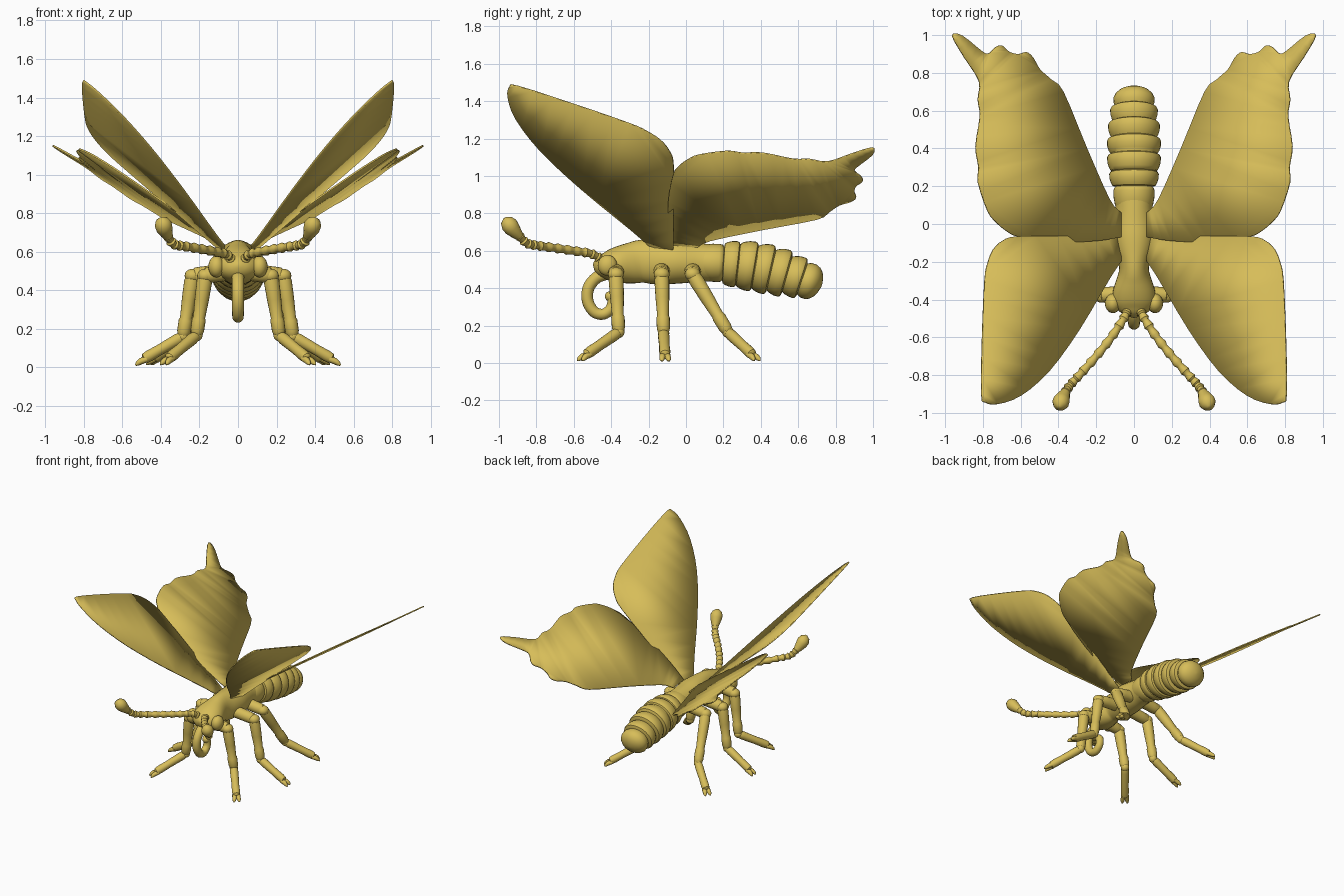
import bpy, bmesh, math
from mathutils import Vector

if "Cube" in bpy.data.objects:
    bpy.data.objects.remove(bpy.data.objects["Cube"])

gold = bpy.data.materials.new("gold")
gold.diffuse_color = (0.68, 0.51, 0.1, 1)
gold.use_nodes = True
gold.node_tree.nodes["Principled BSDF"].inputs["Base Color"].default_value = gold.diffuse_color


def spline(pts, n):
    """Catmull-Rom samples through the points, n per span."""
    p = [Vector(q) for q in pts]
    p = [2 * p[0] - p[1]] + p + [2 * p[-1] - p[-2]]
    out = []
    for i in range(1, len(p) - 2):
        a, b, c, d = p[i - 1:i + 3]
        for k in range(n):
            t = k / n
            out.append(0.5 * (2 * b + (c - a) * t + (2 * a - 5 * b + 4 * c - d) * t ** 2
                              + (3 * b - a - 3 * c + d) * t ** 3))
    return out + [p[-2]]


def finish(name, bm, mirror=False, angle=40):
    bmesh.ops.recalc_face_normals(bm, faces=bm.faces)
    me = bpy.data.meshes.new(name)
    bm.to_mesh(me)
    bm.free()
    ob = bpy.data.objects.new(name, me)
    bpy.context.collection.objects.link(ob)
    me.materials.append(gold)
    bpy.ops.object.select_all(action='DESELECT')
    bpy.context.view_layer.objects.active = ob
    ob.select_set(True)
    bpy.ops.object.shade_smooth_by_angle(angle=math.radians(angle))
    if mirror:
        ob.modifiers.new("mirror", 'MIRROR').use_mirror_merge = False
    return ob


def tube(name, pts, radii, sides=16, mirror=False):
    """Loft of elliptical rings along a path; a radius is r or (side, up)."""
    pts = [Vector(p) for p in pts]
    bm = bmesh.new()
    side, rings = Vector((1, 0, 0)), []
    for i, p in enumerate(pts):
        t = (pts[min(i + 1, len(pts) - 1)] - pts[max(i - 1, 0)]).normalized()
        if abs(side.dot(t)) > 0.95:
            side = Vector((0, 1, 0))
        side = (side - t * side.dot(t)).normalized()
        up = t.cross(side)
        a, b = radii[i] if isinstance(radii[i], tuple) else (radii[i],) * 2
        rings.append([bm.verts.new(p + side * a * math.cos(u) + up * b * math.sin(u))
                      for u in (2 * math.pi * k / sides for k in range(sides))])
    for r, s in zip(rings, rings[1:]):
        for k in range(sides):
            j = (k + 1) % sides
            bm.faces.new((r[k], r[j], s[j], s[k]))
    bm.faces.new(rings[0])
    bm.faces.new(rings[-1])
    return finish(name, bm, mirror)


def ball(name, loc, size, mirror=False):
    bm = bmesh.new()
    bmesh.ops.create_uvsphere(bm, u_segments=20, v_segments=12, radius=1)
    bmesh.ops.scale(bm, vec=size, verts=bm.verts)
    bmesh.ops.translate(bm, vec=loc, verts=bm.verts)
    return finish(name, bm, mirror)


# head and thorax: y, centre z, half width, half height
body = spline([(-.495, .535, .008, .008), (-.475, .53, .06, .045), (-.43, .523, .105, .075),
               (-.36, .527, .112, .098), (-.29, .535, .092, .11), (-.23, .545, .078, .115),
               (-.15, .54, .1, .12), (-.07, .54, .113, .117), (0, .538, .108, .11),
               (.07, .538, .098, .103), (.13, .535, .1, .1)], 3)
tube("thorax", [(0, s[0], s[1]) for s in body], [(s[2], s[3]) for s in body], 32)
ball("eye", (.112, -.42, .522), (.042, .052, .056), True)

# abdomen: overlapping swollen rings that curve downward
pts, radii = [], []
edges = [.08, .2, .28, .37, .455, .54, .62, .725]
widths = [.108, .13, .141, .142, .136, .125, .112]
bulge = [(.02, .87), (.2, .94), (.5, 1), (.8, 1.01), (.93, .97), (.99, .88)]
tip = [(.02, .87), (.2, .96), (.45, .97), (.65, .87), (.82, .68), (.94, .4), (1, .08)]
for i, w in enumerate(widths):
    for t, f in (tip if i == 6 else bulge):
        y = edges[i] + t * (edges[i + 1] - edges[i])
        pts.append((0, y, .537 - .32 * max(0, y - .1) ** 2))
        radii.append((w * f, w * f * (.9 if i > 4 else .94)))
tube("abdomen", pts, radii, 32)

# curled feeding tube
curl = spline([(0, -.42, .48), (0, -.48, .455), (0, -.522, .40), (0, -.525, .33), (0, -.49, .273),
               (0, -.44, .262), (0, -.40, .295), (0, -.395, .345), (0, -.43, .37)], 5)
n = len(curl)
tube("feeding_tube", curl, [.033 - .006 * i / n for i in range(n - 2)] + [.02, .008])

# antennae with flared beads and a club
path = spline([(.03, -.45, .555), (.06, -.51, .585), (.12, -.6, .60), (.2, -.7, .615),
               (.28, -.79, .628), (.335, -.85, .64), (.365, -.892, .68)], 8)
flare = [.019, .021, .024, .027]
tube("antenna", path, [flare[i % 4] for i in range(len(path))], 14, True)
tube("antenna_club", spline([(.36, -.885, .672), (.37, -.905, .692), (.382, -.93, .72),
                             (.388, -.945, .74), (.393, -.96, .762), (.396, -.968, .777)], 1),
     [.022, .032, .043, .045, .034, .008], 16, True)

# legs: hip, knee, ankle
legs = {"front_leg": ((.17, -.375, .475), (.215, -.36, .165), (.36, -.535, .045)),
        "middle_leg": ((.235, -.13, .475), (.285, -.12, .16), (.49, -.112, .042)),
        "hind_leg": ((.2, .035, .475), (.265, .225, .165), (.43, .355, .045))}
for name, joints in legs.items():
    hip, knee, ankle = map(Vector, joints)
    root = Vector((.05, hip.y, .495))
    tube(name + "_hip", [root, root.lerp(hip, .6), hip.lerp(root, .12), hip + Vector((.02, 0, -.02))],
         [.045, .043, .042, .02], 16, True)
    ball(name + "_hip_joint", hip, (.042, .042, .036), True)
    tube(name + "_upper", [hip.lerp(knee, t) for t in (0, .1, .4, .7, .74, .92, 1, 1.05)],
         [.034, .04, .037, .031, .036, .035, .028, .012], 16, True)
    ball(name + "_knee", knee, (.031, .031, .031), True)
    tube(name + "_lower", [knee.lerp(ankle, t) for t in (-.08, 0, .15, .6, .85, .97, 1.02)],
         [.015, .027, .031, .028, .03, .027, .012], 16, True)
    d = (ankle - knee).normalized()
    s = d.cross(Vector((0, 0, 1))).normalized() * .014
    d.z = 0
    for side, k in (("left", 1), ("right", -1)):
        a = ankle + s * k
        tube(f"{name}_{side}_claw", [a - d * .02, a + d * .015 - Vector((0, 0, .01)),
                                     a + d * .035 + s * k * .3 - Vector((0, 0, .022)),
                                     a + d * .048 + s * k * .4 - Vector((0, 0, .032))],
             [.016, .017, .013, .004], 10, True)


def wing(name, outline, z0, slope_x, slope_y):
    """Thin sheet: outline seen from above, raised onto a sloping plane."""
    bm = bmesh.new()
    vs = [bm.verts.new((p.x, p.y, z0 + slope_x * p.x + slope_y * p.y)) for p in spline(outline, 3)]
    face = bm.faces.new(vs)
    bmesh.ops.triangulate(bm, faces=[face])
    ob = finish(name, bm, True, 30)
    mod = ob.modifiers.new("thickness", 'SOLIDIFY')
    mod.thickness, mod.offset = .009, 0
    return ob


wing("front_wing", [(.07, -.2), (.13, -.29), (.29, -.56), (.45, -.78), (.6, -.91), (.72, -.953), (.785, -.945),
                    (.807, -.9), (.803, -.6), (.79, -.3), (.775, -.21), (.745, -.135), (.69, -.085),
                    (.61, -.066), (.3, -.066), (.07, -.068)], .507, .86, -.31)
wing("hind_wing", [(.07, .06), (.13, .13), (.25, .4), (.375, .7), (.44, .765), (.5, .82), (.535, .88), (.57, .91),
                   (.61, .9), (.66, .91), (.7, .945), (.735, .935), (.765, .905), (.8, .91), (.91, .997),
                   (.962, .997), (.9, .885), (.82, .757), (.826, .66), (.815, .57), (.838, .41), (.822, .3),
                   (.825, .22), (.775, .07), (.73, .01), (.67, -.04), (.6, -.07), (.4, -.095),
                   (.2, -.09), (.07, -.07)], .577, .7, -.1)
